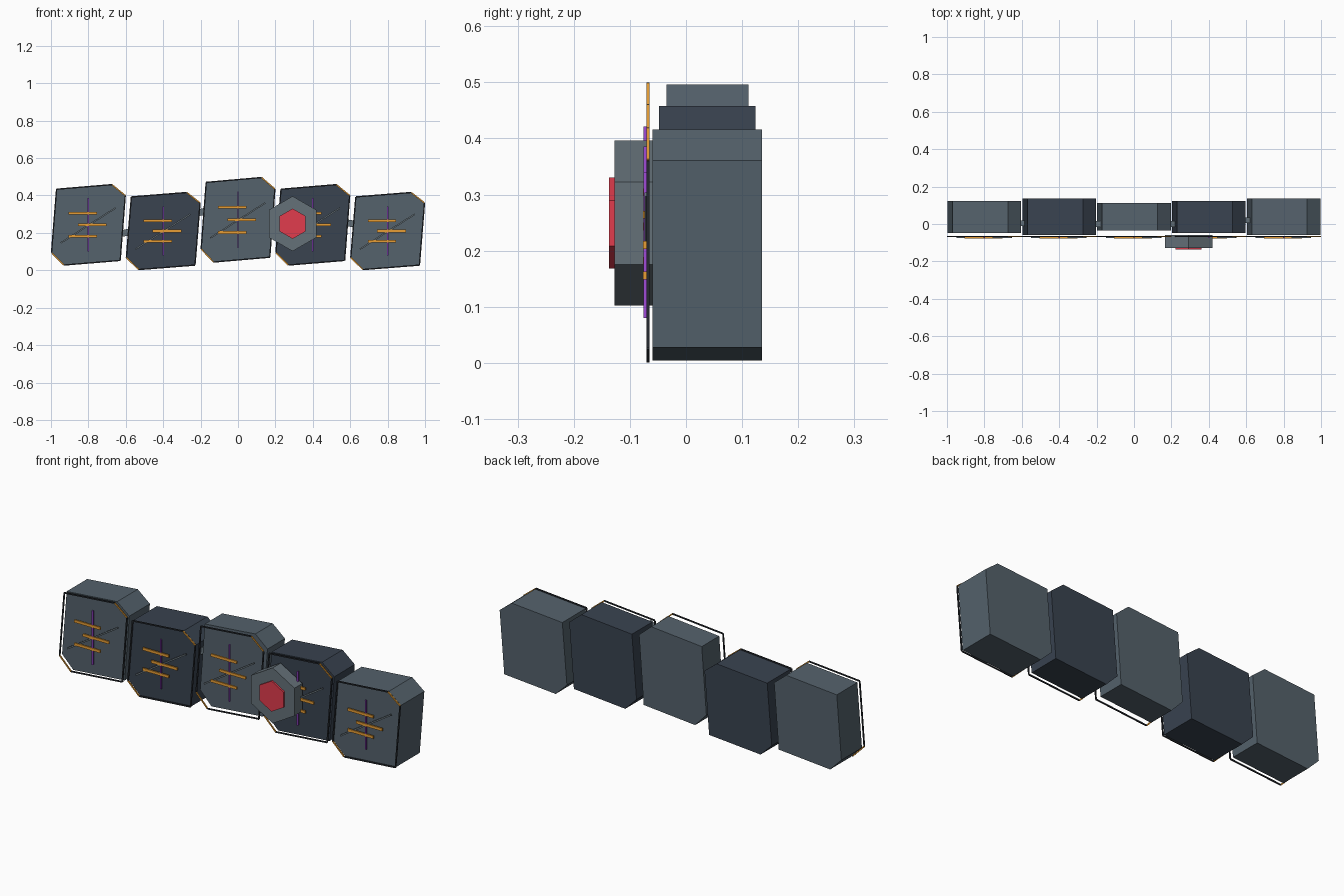
import bpy, bmesh, math
from mathutils import Vector

if "Cube" in bpy.data.objects:
    bpy.data.objects.remove(bpy.data.objects["Cube"])


def material(name, rgb):
    m = bpy.data.materials.new(name)
    m.diffuse_color = (*rgb, 1)
    m.use_nodes = True
    m.node_tree.nodes["Principled BSDF"].inputs["Base Color"].default_value = m.diffuse_color
    return m


LIGHT = material("slate", (0.09, 0.122, 0.15))
DARK = material("dark_slate", (0.041, 0.056, 0.08))
STEEL = material("steel", (0.13, 0.165, 0.19))
TRIM = material("trim_black", (0.02, 0.024, 0.03))
ORANGE = material("orange", (0.8, 0.34, 0.035))
PURPLE = material("purple", (0.35, 0.07, 0.68))
RED = material("red", (0.75, 0.045, 0.075))


def prism(name, outline, y0, y1, mat):
    """Extrude an x-z outline from y0 (front) to y1 (back)."""
    bm = bmesh.new()
    face = bm.faces.new([bm.verts.new((x, y0, z)) for x, z in outline])
    ext = bmesh.ops.extrude_face_region(bm, geom=[face])
    verts = [g for g in ext["geom"] if isinstance(g, bmesh.types.BMVert)]
    bmesh.ops.translate(bm, verts=verts, vec=(0, y1 - y0, 0))
    bmesh.ops.recalc_face_normals(bm, faces=bm.faces)
    mesh = bpy.data.meshes.new(name)
    bm.to_mesh(mesh)
    bm.free()
    mesh.materials.append(mat)
    ob = bpy.data.objects.new(name, mesh)
    bpy.context.collection.objects.link(ob)
    return ob


def bar(name, a, b, width, y0, y1, mat):
    """Flat bar between two x-z points."""
    a, b = Vector(a), Vector(b)
    d = (b - a).normalized()
    n = Vector((-d.y, d.x)) * width / 2
    return prism(name, [a + n, b + n, b - n, a - n], y0, y1, mat)


def hexagon(cx, cz, r):
    return [(cx + r * math.sin(i * math.pi / 3), cz + r * math.cos(i * math.pi / 3))
            for i in range(6)]


# Skewed block outline with two clipped corners, z as a share of half height
SHAPE = [(-0.17, 0.885), (0.126, 1.0), (0.197, 0.73),
         (0.17, -0.885), (-0.131, -1.0), (-0.197, -0.69)]

# centre x, centre z, half height, front y, back y, upright half length, bar spacing
BLOCKS = [
    (-0.8, 0.243, 0.215, -0.048, 0.124, 0.143, 0.061, LIGHT),
    (-0.4, 0.210, 0.206, -0.060, 0.135, 0.130, 0.054, DARK),
    (0.0, 0.270, 0.226, -0.035, 0.111, 0.151, 0.068, LIGHT),
    (0.4, 0.243, 0.215, -0.048, 0.124, 0.143, 0.061, DARK),
    (0.8, 0.210, 0.206, -0.060, 0.135, 0.130, 0.054, LIGHT),
]

for i, (cx, cz, h, y0, y1, up, gap, mat) in enumerate(BLOCKS, 1):
    outline = [Vector((cx + x, cz + z * h)) for x, z in SHAPE]
    prism(f"block_{i}", outline, y0, y1, mat)
    # thin rim floating before the face, orange on the clipped corners
    for k in range(6):
        corner = k in (1, 4)
        bar(f"rim_{i}_{k}", outline[k], outline[(k + 1) % 6], 0.007,
            -0.070, -0.065, ORANGE if corner else TRIM)
    # face markings
    bar(f"upright_{i}", (cx, cz - up), (cx, cz + up), 0.007, -0.076, -0.068, PURPLE)
    bar(f"diagonal_{i}", (cx - 0.148, cz - 0.097), (cx + 0.145, cz + 0.09), 0.008,
        -0.074, -0.066, STEEL)
    for k, (left, right) in enumerate([(-0.106, 0.046), (-0.056, 0.097), (-0.106, 0.046)]):
        z = cz + gap * (1 - k)
        bar(f"stripe_{i}_{k}", (cx + left, z), (cx + right, z), 0.014,
            -0.077, -0.069, ORANGE)

# Short links joining neighbouring blocks
for i, (x, z, tilt, y) in enumerate([(-0.605, 0.2, 0.01, 0.005), (-0.2, 0.31, 0.012, 0.0),
                                     (0.205, 0.28, -0.01, 0.0), (0.605, 0.25, -0.008, 0.02)], 1):
    bar(f"link_{i}", (x - 0.05, z - tilt), (x + 0.05, z + tilt), 0.036,
        y - 0.015, y + 0.015, STEEL)

# Hexagonal button with red cap
prism("button_housing", hexagon(0.292, 0.249, 0.147), -0.127, -0.060, STEEL)
prism("button_cap", hexagon(0.292, 0.249, 0.081), -0.137, -0.127, RED)
